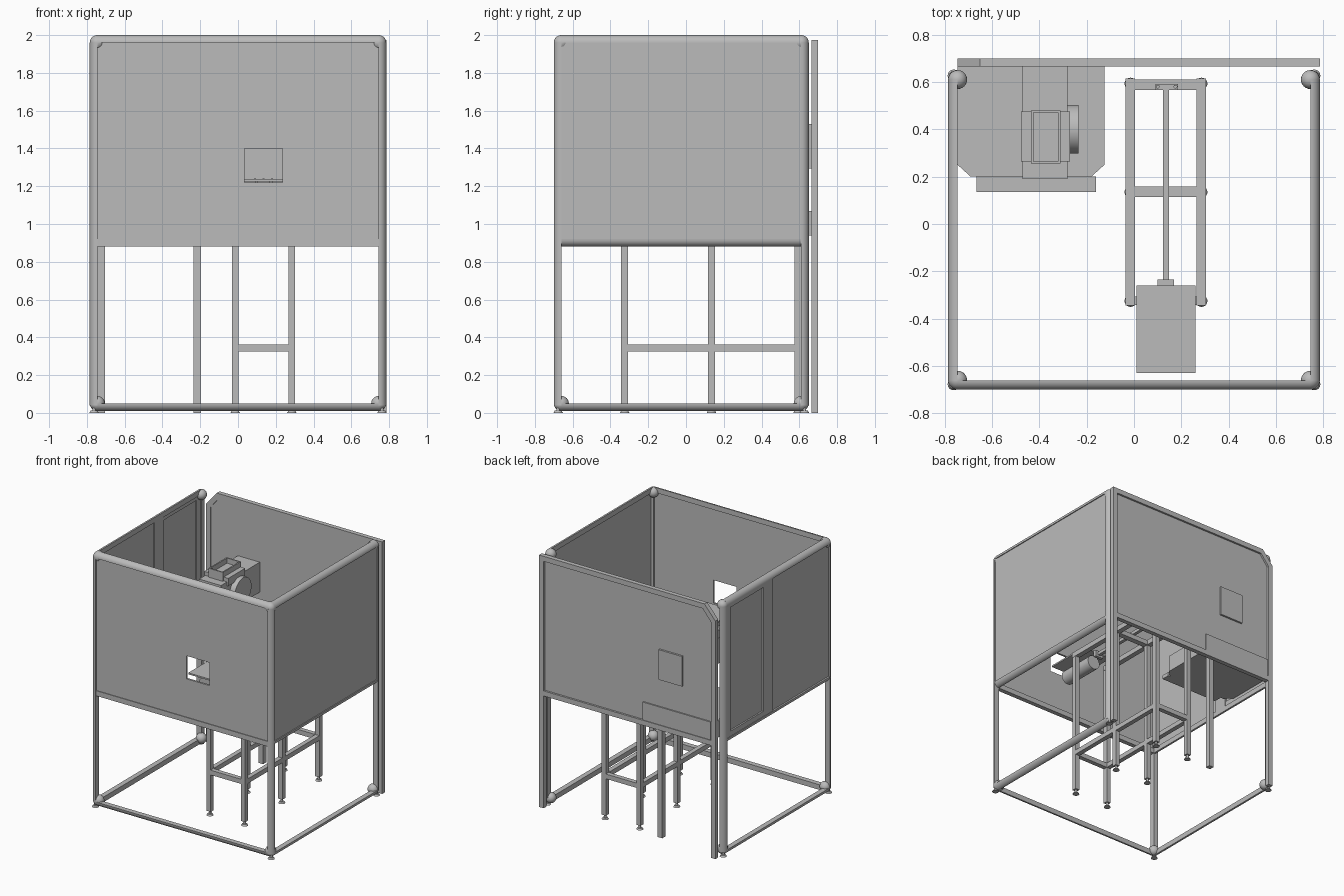
import bpy, bmesh, math
from mathutils import Vector

if "Cube" in bpy.data.objects:
    bpy.data.objects.remove(bpy.data.objects["Cube"])

grey = bpy.data.materials.new("machine_grey")
grey.diffuse_color = (0.5, 0.5, 0.5, 1)
grey.use_nodes = True
grey.node_tree.nodes["Principled BSDF"].inputs["Base Color"].default_value = grey.diffuse_color


def finish(name, bm):
    bmesh.ops.recalc_face_normals(bm, faces=bm.faces)
    me = bpy.data.meshes.new(name)
    bm.to_mesh(me)
    bm.free()
    me.materials.append(grey)
    ob = bpy.data.objects.new(name, me)
    bpy.context.collection.objects.link(ob)
    return ob


def place(axis, u, v, w):
    return {'x': (w, u, v), 'y': (u, w, v), 'z': (u, v, w)}[axis]


def prism(name, axis, pts, w0, w1, hole=None):
    """Extrude a profile along an axis; hole has as many points as pts."""
    bm = bmesh.new()
    def loop(p, w):
        return [bm.verts.new(place(axis, a, b, w)) for a, b in p]
    def bridge(a, b):
        n = len(a)
        for i in range(n):
            bm.faces.new((a[i], a[(i + 1) % n], b[(i + 1) % n], b[i]))
    lo, hi = loop(pts, w0), loop(pts, w1)
    bridge(lo, hi)
    if hole:
        hlo, hhi = loop(hole, w0), loop(hole, w1)
        bridge(hlo, hhi)
        bridge(lo, hlo)
        bridge(hi, hhi)
    else:
        bm.faces.new(lo)
        bm.faces.new(hi)
    return finish(name, bm)


def rect(u0, u1, v0, v1):
    return [(u0, v0), (u1, v0), (u1, v1), (u0, v1)]


def box(name, x0, x1, y0, y1, z0, z1):
    return prism(name, 'z', rect(x0, x1, y0, y1), z0, z1)


def quarter(name, axis, u, v, su, sv, w0, w1, r=0.04):
    """Quarter-round rail: inner corner at u, v, rounded towards su, sv."""
    arc = [(u + su * r * math.cos(i * math.pi / 16), v + sv * r * math.sin(i * math.pi / 16))
           for i in range(9)]
    return prism(name, axis, [(u, v)] + arc, w0, w1)


def cylinder(name, axis, centre, r, depth, r2=None):
    bm = bmesh.new()
    bmesh.ops.create_cone(bm, cap_ends=True, segments=32, radius1=r,
                          radius2=r if r2 is None else r2, depth=depth)
    for vert in bm.verts:
        x, y, z = vert.co
        vert.co = Vector(place(axis, x, y, z)) + Vector(centre)
    return finish(name, bm)


def foot(name, x, y):
    cylinder(name + "_pad", 'z', (x, y, 0.006), 0.025, 0.012, 0.018)
    cylinder(name + "_stem", 'z', (x, y, 0.026), 0.009, 0.03)


# enclosure corner posts, feet and rounded corner caps
for sx, side in ((-1, "left"), (1, "right")):
    for y, sy, end in ((-0.66, -1, "front"), (0.61, 1, "back")):
        name = f"{side}_{end}"
        quarter(name + "_post", 'z', sx * 0.745, y, sx, sy, 0.04, 1.96)
        foot(name + "_foot", sx * 0.762, y + sy * 0.017)
        for z in (0.05, 1.96):
            bm = bmesh.new()
            bmesh.ops.create_uvsphere(bm, u_segments=24, v_segments=12, radius=0.04)
            bmesh.ops.translate(bm, verts=bm.verts, vec=(sx * 0.745, y, z))
            finish(name + "_corner_cap", bm)
    # side rails
    quarter(side + "_top_rail", 'y', sx * 0.745, 1.96, sx, 1, -0.66, 0.61)
    quarter(side + "_middle_rail", 'y', sx * 0.745, 0.92, sx, -1, -0.66, 0.61)
    quarter(side + "_bottom_rail", 'y', sx * 0.745, 0.05, sx, -1, -0.66, 0.61)

# front rails
quarter("front_top_rail", 'x', -0.66, 1.96, -1, 1, -0.745, 0.745)
quarter("front_bottom_rail", 'x', -0.66, 0.05, -1, -1, -0.745, 0.745)
box("front_middle_rail", -0.745, 0.745, -0.695, -0.66, 0.88, 0.92)

# front sheet with outlet opening, right sheet
prism("front_panel", 'y', rect(-0.75, 0.75, 0.915, 1.965), -0.69, -0.675,
      rect(0.035, 0.235, 1.22, 1.40))
box("right_panel", 0.765, 0.778, -0.665, 0.615, 0.915, 1.965)

# left side: fixed sheet, mullion and recessed door
box("left_front_panel", -0.772, -0.76, -0.665, 0.05, 0.915, 1.965)
box("left_mullion", -0.782, -0.75, 0.04, 0.15, 0.92, 1.965)
prism("left_door_frame", 'x', rect(0.13, 0.615, 0.915, 1.965), -0.78, -0.752,
      rect(0.155, 0.56, 0.96, 1.93))
box("left_door_panel", -0.768, -0.76, 0.15, 0.57, 0.95, 1.94)

# back wall: frame with one cut corner, sheet and legs
def back_outline(d):
    return [(-0.745 + d, 0.88 + d), (0.785 - d, 0.88 + d), (0.785 - d, 1.975 - d),
            (-0.65 + 0.4 * d, 1.975 - d), (-0.745 + d, 1.865 - 0.4 * d)]

prism("back_frame", 'y', back_outline(0), 0.665, 0.70, back_outline(0.04))
prism("back_sheet", 'y', back_outline(0.02), 0.67, 0.685)
box("back_left_leg", -0.745, -0.705, 0.665, 0.70, 0, 0.90)
box("back_right_leg", 0.745, 0.785, 0.665, 0.70, 0, 0.90)

# corner table fixed to the back wall
prism("table", 'z', [(-0.745, 0.67), (-0.745, 0.25), (-0.69, 0.20), (-0.18, 0.20),
                     (-0.125, 0.25), (-0.125, 0.67)], 0.94, 1.07)
box("table_front_lip", -0.665, -0.16, 0.135, 0.20, 0.94, 0.97)
box("table_back_plate", -0.70, -0.11, 0.67, 0.695, 0.90, 1.06)
box("table_leg", -0.235, -0.195, 0.59, 0.63, 0, 0.95)

# processing head above the table
box("head_body", -0.47, -0.28, 0.19, 0.67, 1.295, 1.53)
box("head_collar", -0.478, -0.27, 0.265, 0.475, 1.50, 1.56)
prism("head_inlet", 'z', rect(-0.435, -0.31, 0.255, 0.48), 1.53, 1.60,
      rect(-0.425, -0.32, 0.265, 0.47))
cylinder("head_drum", 'x', (-0.258, 0.40, 1.42), 0.103, 0.046)
box("back_access_cover", -0.455, -0.25, 0.67, 0.70, 1.275, 1.51)

# conveyor stand: six legs, side rails and cross beams
TOP = 1.2
for x, side in ((-0.015, "left"), (0.285, "right")):
    for y, end in ((-0.325, "front"), (0.135, "middle"), (0.593, "back")):
        box(f"stand_{side}_{end}_leg", x - 0.018, x + 0.018, y - 0.018, y + 0.018, 0.035, TOP)
        foot(f"stand_{side}_{end}_foot", x, y)
    box(f"stand_{side}_top_rail", x - 0.02, x + 0.02, -0.345, 0.615, TOP - 0.04, TOP)
    box(f"stand_{side}_lower_rail", x - 0.018, x + 0.018, -0.31, 0.58, 0.325, 0.362)
for y in (0.137, 0.588):
    box("stand_top_beam", 0.0, 0.27, y - 0.022, y + 0.022, TOP - 0.04, TOP - 0.003)
for y in (-0.325, 0.593):
    box("stand_lower_beam", 0.0, 0.27, y - 0.018, y + 0.018, 0.325, 0.362)

# transfer slide: bar, brackets, outlet tray and drive
box("slide_bar", 0.122, 0.148, -0.25, 0.57, 1.195, 1.22)
box("slide_back_bracket", 0.09, 0.185, 0.565, 0.592, 1.18, 1.225)
box("slide_front_bracket", 0.10, 0.17, -0.26, -0.235, 1.18, 1.23)
box("outlet_tray", 0.01, 0.26, -0.63, -0.26, 1.225, 1.237)
cylinder("tray_drive", 'y', (0.135, -0.45, 1.165), 0.055, 0.30)
for x in (0.10, 0.175):
    cylinder("bracket_bolt", 'z', (x, 0.58, 1.228), 0.008, 0.01)
for x, y in ((0.09, -0.275), (0.135, -0.268), (0.18, -0.275)):
    cylinder("tray_bolt", 'z', (x, y, 1.239), 0.006, 0.006)

# smooth the round parts, keep edges sharp
for ob in bpy.context.collection.objects:
    ob.select_set(True)
    bpy.context.view_layer.objects.active = ob
bpy.ops.object.shade_smooth_by_angle(angle=math.radians(30))
